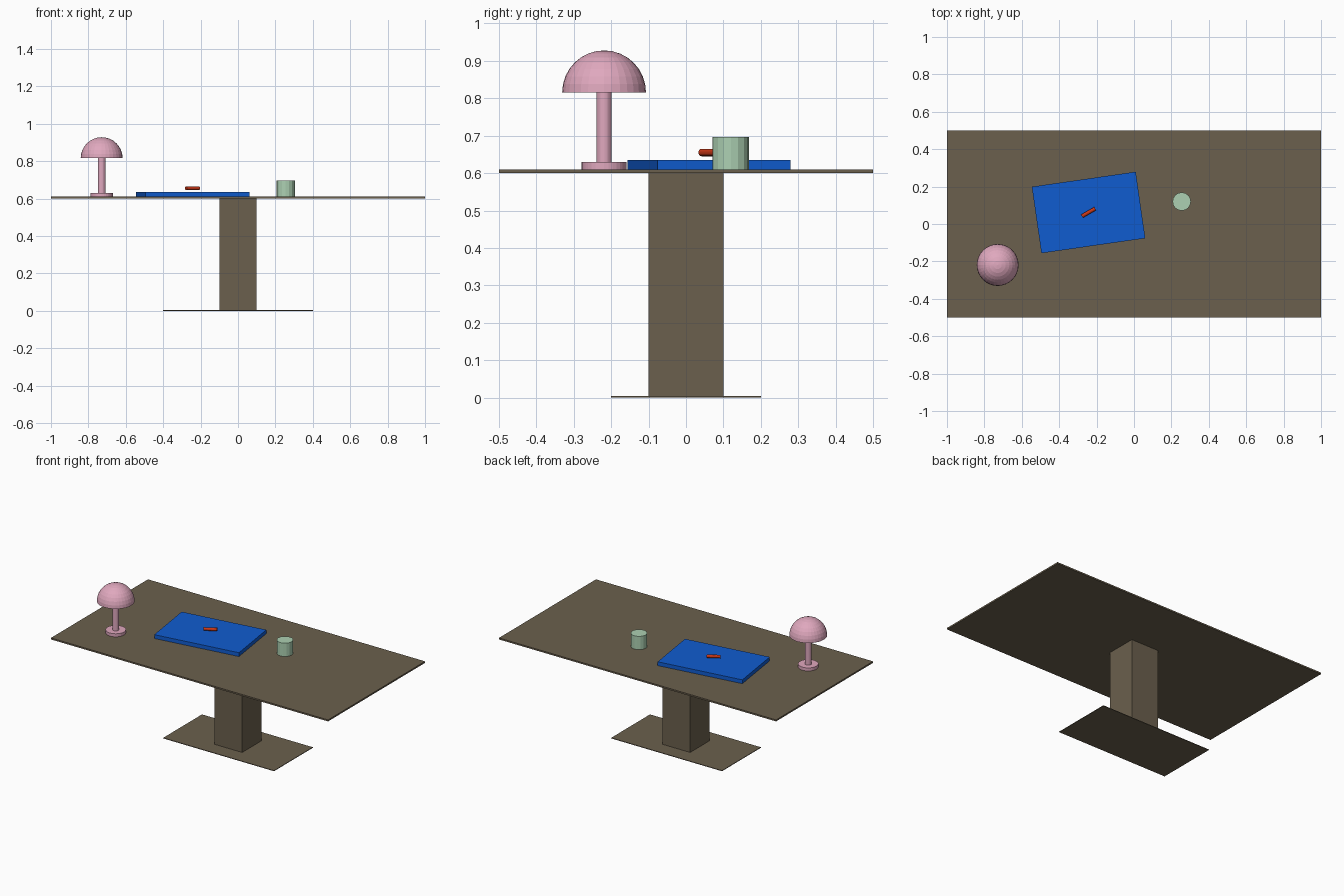
import bpy, bmesh, math
from mathutils import Matrix

if "Cube" in bpy.data.objects:
    bpy.data.objects.remove(bpy.data.objects["Cube"])


def material(name, rgb):
    m = bpy.data.materials.new(name)
    m.diffuse_color = (*rgb, 1)
    m.use_nodes = True
    m.node_tree.nodes["Principled BSDF"].inputs["Base Color"].default_value = m.diffuse_color
    return m


WOOD = material("dark wood", (0.147, 0.117, 0.075))
PINK = material("pink", (0.745, 0.392, 0.515))
BLUE = material("blue", (0.005, 0.107, 0.63))
GREEN = material("pale green", (0.413, 0.631, 0.445))
RED = material("red", (0.60, 0.038, 0.008))


def finish(name, bm, mat):
    bmesh.ops.recalc_face_normals(bm, faces=bm.faces[:])
    me = bpy.data.meshes.new(name)
    bm.to_mesh(me)
    bm.free()
    me.materials.append(mat)
    ob = bpy.data.objects.new(name, me)
    bpy.context.collection.objects.link(ob)
    return ob


def box(name, x, y, z0, z1, sx, sy, mat, turn=0):
    bm = bmesh.new()
    place = (Matrix.Translation((x, y, (z0 + z1) / 2))
             @ Matrix.Rotation(math.radians(turn), 4, 'Z')
             @ Matrix.Diagonal((sx, sy, z1 - z0, 1)))
    bmesh.ops.create_cube(bm, size=1, matrix=place)
    return finish(name, bm, mat)


def cylinder(name, loc, r, length, mat, sides=32, rot=None):
    bm = bmesh.new()
    place = Matrix.Translation(loc) @ (rot or Matrix())
    bmesh.ops.create_cone(bm, cap_ends=True, segments=sides, radius1=r,
                          radius2=r, depth=length, matrix=place)
    return finish(name, bm, mat)


def dome(name, loc, r, mat, sides=32, rings=16):
    bm = bmesh.new()
    bmesh.ops.create_uvsphere(bm, u_segments=sides, v_segments=rings, radius=r,
                              matrix=Matrix.Translation(loc))
    cut = bmesh.ops.bisect_plane(bm, geom=bm.verts[:] + bm.edges[:] + bm.faces[:],
                                 plane_co=loc, plane_no=(0, 0, 1), clear_inner=True)
    rim = [e for e in bm.edges if e.is_boundary]
    bmesh.ops.holes_fill(bm, edges=rim, sides=0)
    return finish(name, bm, mat)


# Table: thin foot plate, square pedestal, wide top
box("foot_plate", 0, 0, 0, 0.004, 0.8, 0.4, WOOD)
box("pedestal", 0, 0, 0.004, 0.6, 0.2, 0.2, WOOD)
box("table_top", 0, 0, 0.6, 0.61, 2, 1, WOOD)

# Lamp
LX, LY = -0.729, -0.219
cylinder("lamp_base", (LX, LY, 0.62), 0.06, 0.02, PINK)
cylinder("lamp_stem", (LX, LY, 0.7235), 0.02, 0.187, PINK)
dome("lamp_shade", (LX, LY, 0.816), 0.112, PINK)

# Writing pad with a short pen hovering just above it
box("writing_pad", -0.243, 0.0615, 0.61, 0.635, 0.561, 0.359, BLUE, turn=8.2)
pen_rot = (Matrix.Rotation(math.radians(30), 4, 'Z')
           @ Matrix.Rotation(math.radians(90), 4, 'Y'))
cylinder("pen", (-0.243, 0.062, 0.655), 0.01, 0.081, RED, 16, pen_rot)

# Cup
cylinder("cup", (0.255, 0.12, 0.6535), 0.049, 0.087, GREEN, 16)
